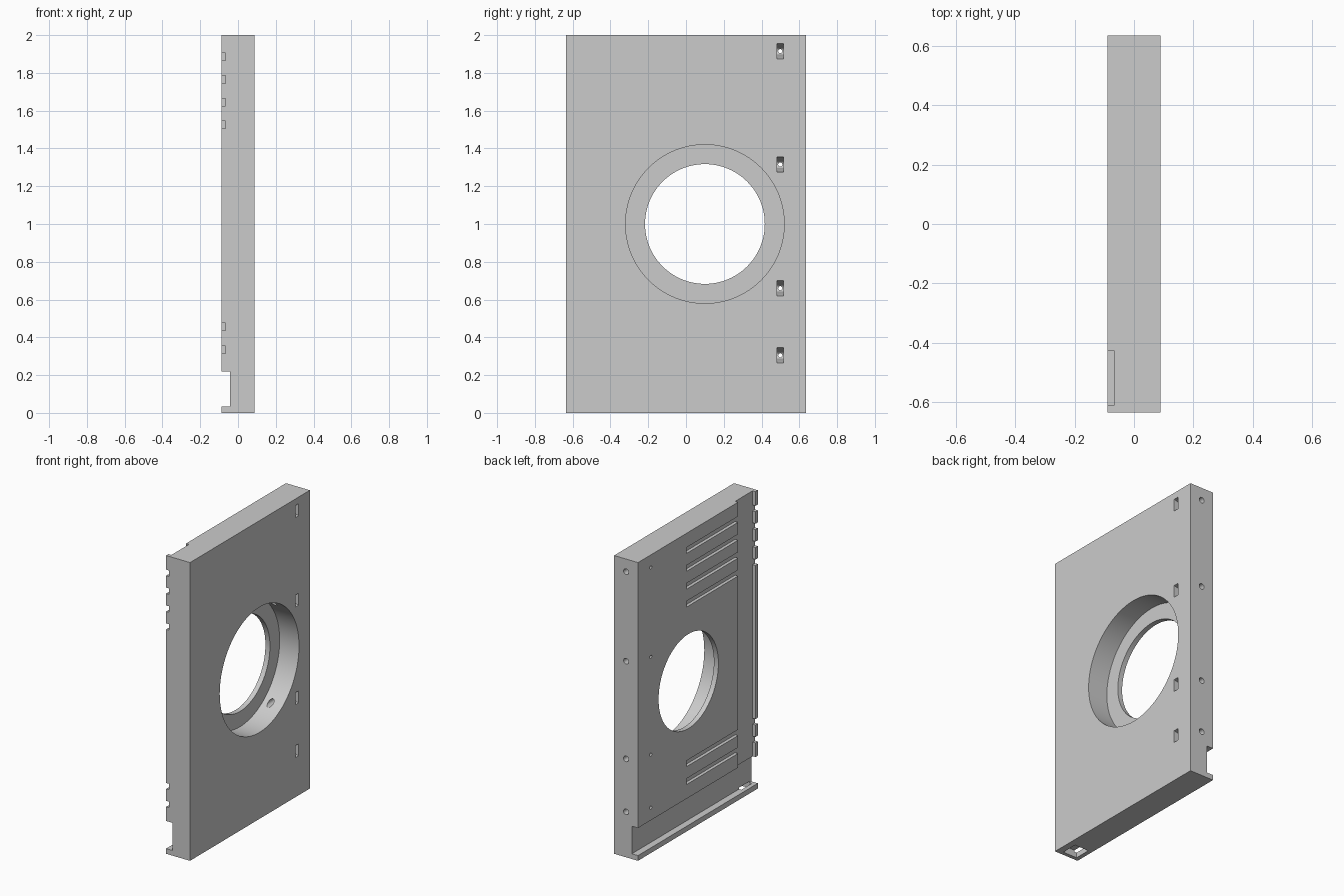
import bpy
import bmesh
import math
from mathutils import Matrix, Vector

if "Cube" in bpy.data.objects:
    bpy.data.objects.remove(bpy.data.objects["Cube"], do_unlink=True)

grey = bpy.data.materials.new("light grey")
grey.use_nodes = True
grey.diffuse_color = (0.6, 0.6, 0.6, 1)
grey.node_tree.nodes["Principled BSDF"].inputs["Base Color"].default_value = grey.diffuse_color


def make(name, bm):
    bmesh.ops.recalc_face_normals(bm, faces=bm.faces)
    mesh = bpy.data.meshes.new(name)
    bm.to_mesh(mesh)
    bm.free()
    mesh.materials.append(grey)
    obj = bpy.data.objects.new(name, mesh)
    bpy.context.collection.objects.link(obj)
    return obj


def box(name, x, y, z, taper=1.0):
    """Box between limits; taper scales the height of the low-x end."""
    lo, hi = Vector((x[0], y[0], z[0])), Vector((x[1], y[1], z[1]))
    bm = bmesh.new()
    bmesh.ops.create_cube(bm, size=1)
    for v in bm.verts:
        if v.co.x < 0:
            v.co.z *= taper
        v.co = (lo + hi) / 2 + v.co * (hi - lo)
    return make(name, bm)


def cylinder(name, start, end, radius, sides):
    start, end = Vector(start), Vector(end)
    axis = end - start
    turn = axis.to_track_quat("Z", "Y").to_matrix().to_4x4()
    bm = bmesh.new()
    bmesh.ops.create_cone(bm, cap_ends=True, segments=sides, radius1=radius, radius2=radius,
                          depth=axis.length, matrix=Matrix.Translation((start + end) / 2) @ turn)
    return make(name, bm)


def cut(target, cutter):
    """Subtract the cutter for good and remove it."""
    cutter.hide_render = True
    mod = target.modifiers.new("cut", "BOOLEAN")
    mod.operation, mod.solver, mod.object = "DIFFERENCE", "EXACT", cutter
    bpy.context.view_layer.objects.active = target
    bpy.ops.object.modifier_apply(modifier=mod.name)
    bpy.data.objects.remove(cutter, do_unlink=True)


W, D, H = 0.0885, 0.635, 2.0
panel = box("panel", (-W, W), (-D, D), (0, H))

# Round opening with a deep counterbore
cut(panel, cylinder("counterbore", (-0.055, 0.1, 1), (0.2, 0.1, 1), 0.42, 96))
cut(panel, cylinder("opening", (-0.2, 0.1, 1), (0.2, 0.1, 1), 0.317, 96))

# Bottom groove and upright channel
cut(panel, box("bottom_groove", (-0.2, -0.043), (-1, 1), (0.035, 0.22)))
cut(panel, box("upright_channel", (-0.2, -0.067), (-0.61, -0.425), (0.1, 2.1)))

# Horizontal slots running out through the front rim
for z in (1.885, 1.765, 1.645, 1.525, 0.455, 0.335):
    cut(panel, box("slot", (-0.2, -0.067), (-1, 0.12), (z - 0.02, z + 0.02)))

# Pocket in the underside, breaking into the groove
cut(panel, box("underside_pocket", (-0.06, 0.044), (-0.61, -0.5), (-0.1, 0.045)))

# Edge holes, tapered pockets and pin holes
for z in (1.915, 1.315, 0.66, 0.305):
    cut(panel, cylinder("edge_hole", (0, 0.3, z), (0, 0.8, z), 0.019, 32))
    cut(panel, box("tapered_pocket", (-0.01, W + 0.002), (0.482, 0.516), (z - 0.041, z + 0.041), 0.38))
    cut(panel, cylinder("pin_hole", (-0.2, 0.499, z), (0.02, 0.499, z), 0.011, 20))

bpy.ops.object.select_all(action="DESELECT")
panel.select_set(True)
bpy.context.view_layer.objects.active = panel
bpy.ops.object.shade_smooth_by_angle(angle=math.radians(30))
